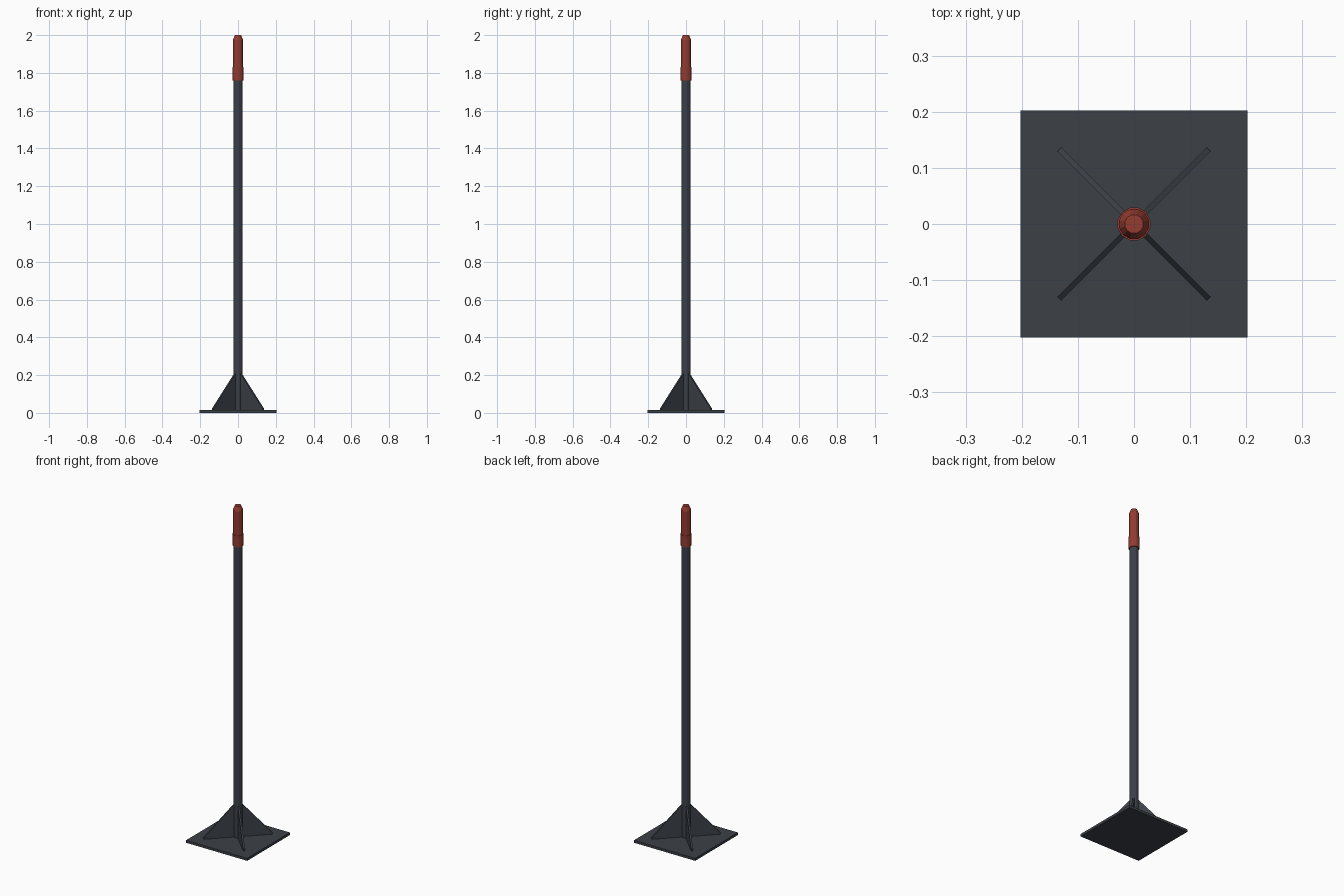
import bpy, bmesh, math
from mathutils import Matrix

if "Cube" in bpy.data.objects:
    bpy.data.objects.remove(bpy.data.objects["Cube"])

def material(name, rgb):
    m = bpy.data.materials.new(name)
    m.diffuse_color = (*rgb, 1)
    m.use_nodes = True
    m.node_tree.nodes["Principled BSDF"].inputs["Base Color"].default_value = m.diffuse_color
    return m

STEEL = material("dark steel", (0.045, 0.053, 0.064))
RED = material("dull red", (0.29, 0.045, 0.030))

def finish(name, bm, mat):
    bmesh.ops.recalc_face_normals(bm, faces=bm.faces)
    me = bpy.data.meshes.new(name)
    bm.to_mesh(me)
    bm.free()
    me.materials.append(mat)
    ob = bpy.data.objects.new(name, me)
    bpy.context.collection.objects.link(ob)
    return ob

def lathe(name, profile, mat, sides=12):
    """Closed faceted solid from (radius, height) rings."""
    bm = bmesh.new()
    rings = []
    for r, z in profile:
        rings.append([bm.verts.new((r * math.cos(a), r * math.sin(a), z))
                      for a in (2 * math.pi * (i + 0.5) / sides for i in range(sides))])
    for lo, hi in zip(rings, rings[1:]):
        for i in range(sides):
            j = (i + 1) % sides
            bm.faces.new((lo[i], lo[j], hi[j], hi[i]))
    bm.faces.new(rings[0][::-1])
    bm.faces.new(rings[-1])
    return finish(name, bm, mat)

# Square base plate
bm = bmesh.new()
bmesh.ops.create_cube(bm, size=1, matrix=Matrix.Translation((0, 0, 0.0075))
                      @ Matrix.Diagonal((0.405, 0.405, 0.015, 1)))
finish("base_plate", bm, STEEL)

# Pole
lathe("pole", [(0.025, 0.01), (0.025, 1.80)], STEEL)

# Four diagonal gussets
T = 0.01
for k in range(4):
    bm = bmesh.new()
    pts = [(0.015, 0.012), (0.188, 0.012), (0.188, 0.025), (0.027, 0.205), (0.015, 0.205)]
    face = bm.faces.new([bm.verts.new((x, -T / 2, z)) for x, z in pts])
    ext = bmesh.ops.extrude_face_region(bm, geom=[face])
    bmesh.ops.translate(bm, vec=(0, T, 0),
                        verts=[v for v in ext["geom"] if isinstance(v, bmesh.types.BMVert)])
    bm.transform(Matrix.Rotation(math.radians(45 + 90 * k), 4, 'Z'))
    finish(f"gusset_{k + 1}", bm, STEEL)

# Red grip with rounded tip, and its wider lower collar
lathe("grip", [(0.0275, 1.77), (0.0275, 1.975), (0.019, 1.995), (0.017, 2.0)], RED)
lathe("grip_collar", [(0.030, 1.76), (0.030, 1.83)], RED)
